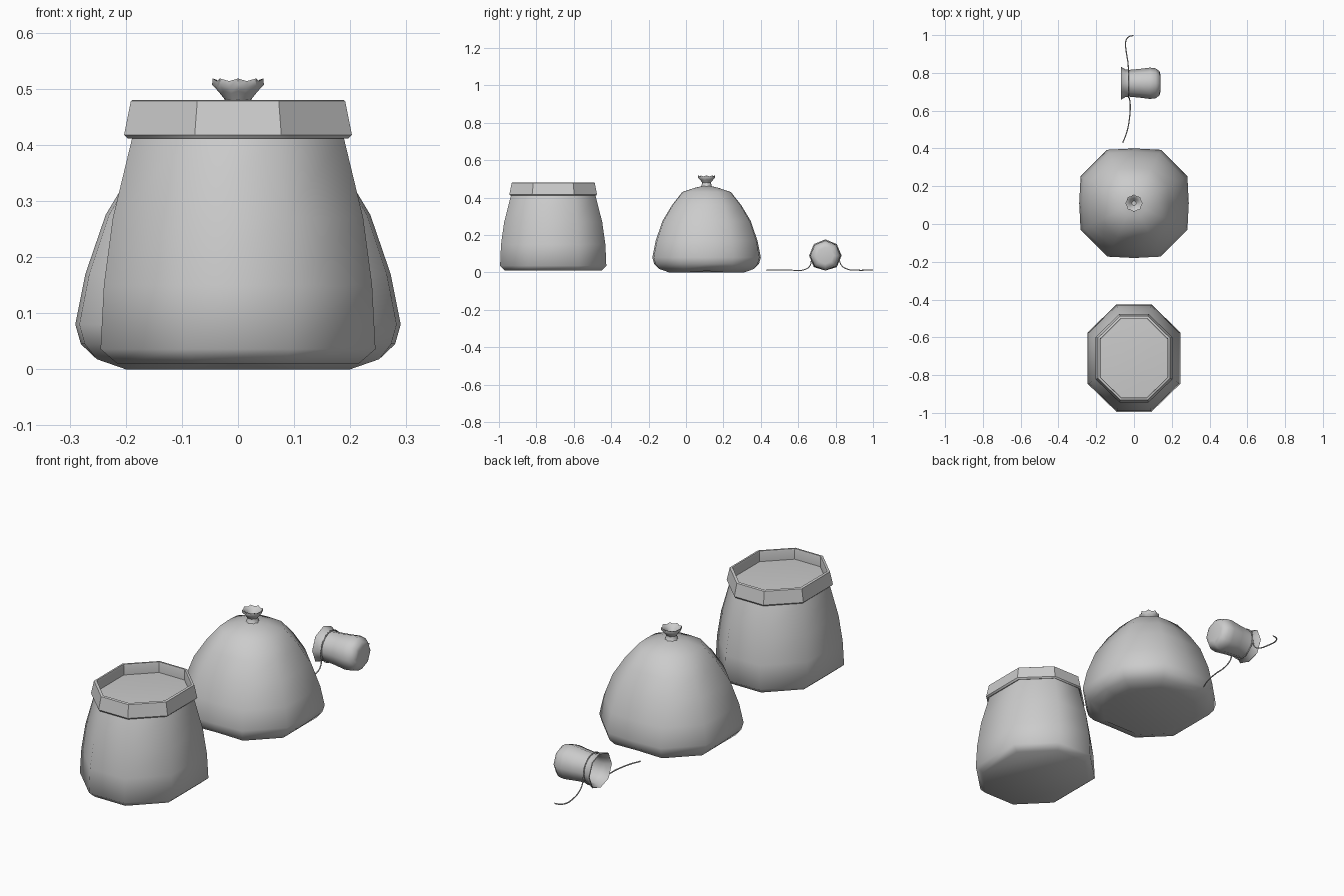
import bpy, math
from mathutils import Vector

if "Cube" in bpy.data.objects:
    bpy.data.objects.remove(bpy.data.objects["Cube"])


def loft(name, rings, angle=55):
    """Skin a stack of equal-length point rings and cap both ends."""
    n = len(rings[0])
    verts = [p for r in rings for p in r]
    faces = [(k * n + i, k * n + (i + 1) % n, (k + 1) * n + (i + 1) % n, (k + 1) * n + i)
             for k in range(len(rings) - 1) for i in range(n)]
    faces.append(tuple(reversed(range(n))))
    faces.append(tuple(range(len(verts) - n, len(verts))))
    me = bpy.data.meshes.new(name)
    me.from_pydata(verts, [], faces)
    ob = bpy.data.objects.new(name, me)
    bpy.context.collection.objects.link(ob)
    bpy.ops.object.select_all(action='DESELECT')
    ob.select_set(True)
    bpy.context.view_layer.objects.active = ob
    bpy.ops.object.shade_smooth_by_angle(angle=math.radians(angle))
    return ob


def octagon(a, b, z, cy):
    """Rounded-rectangle octagon with half sizes a, b."""
    s = [(1, -.48), (1, .48), (.38, 1), (-.38, 1), (-1, .48), (-1, -.48), (-.38, -1), (.38, -1)]
    return [(a * x, cy + b * y, z) for x, y in s]


def dodecagon(r, z, cy, lift=0.0):
    """Soft square with 12 sides; lift raises the middle of each side."""
    pts = []
    for q in range(4):
        for x, y, m in ((1, 0, 1), (.975, .49, 0), (.49, .975, 0)):
            for _ in range(q):
                x, y = -y, x
            pts.append((r * x, cy + r * y, z + lift * m))
    return pts


# Open sack: body with rolled-over collar
cy = -0.71
body = [(.215, .258, .010), (.245, .284, .036), (.239, .279, .15),
        (.223, .262, .27), (.188, .225, .415), (.182, .219, .43)]
loft("open_sack_body", [octagon(a, b, z, cy) for a, b, z in body])

collar = [(.185, .220, .416), (.196, .230, .411), (.203, .234, .418), (.191, .222, .478),
          (.188, .219, .480), (.180, .211, .480), (.178, .209, .474), (.178, .209, .425)]
loft("open_sack_collar", [octagon(a, b, z, cy) for a, b, z in collar], 40)

# Contents filling the open sack, slightly domed
loft("sack_contents", [octagon(.180, .212, .415, cy), octagon(.178, .210, .430, cy),
                       octagon(.10, .12, .436, cy)])

# Closed sack: plump body
cy = 0.11
plump = [(.205, .0, .008), (.258, .018, .006), (.28, .045, 0), (.29, .08, 0), (.272, .17, 0),
         (.236, .275, 0), (.185, .36, 0), (.13, .430, 0), (.065, .452, 0), (.022, .462, 0)]
loft("closed_sack_body", [dodecagon(r, z, cy, l) for r, z, l in plump])


# Gathered tuft on top of the closed sack
def tuft_ring(r, z, wave):
    pts = []
    for i in range(16):
        a = i * math.tau / 16
        k = 1 + wave * (-1) ** i
        pts.append((r * k * math.cos(a), cy + r * k * math.sin(a), z + .04 * wave * (-1) ** i))
    return pts


tuft = [(.040, .450, 0), (.026, .462, .03), (.023, .480, .03), (.034, .494, .05), (.043, .504, .07),
        (.043, .516, .06), (.037, .514, .06), (.024, .500, .05), (.012, .485, 0)]
loft("closed_sack_tuft", [tuft_ring(*t) for t in tuft], 45)


# Small pouch lying on its side, mouth towards -x
py, pz = 0.745, 0.090


def pouch_ring(x, r, lift=0.0):
    pts = []
    for i in range(8):
        a = i * math.tau / 8
        pts.append((x, py + r * math.cos(a), max(.010, pz + lift + r * math.sin(a))))
    return pts


pouch = [(.140, .045), (.135, .064), (.115, .079), (.085, .083), (.03, .076), (-.025, .071),
         (-.045, .073), (-.068, .087), (-.070, .084), (-.045, .069), (-.025, .067),
         (.03, .071), (.085, .076), (.12, .06)]
loft("small_pouch", [pouch_ring(*p) for p in reversed(pouch)])


# Drawstring: two loose tails and a loop round the neck
def string(name, pts, cyclic=False):
    cu = bpy.data.curves.new(name, 'CURVE')
    cu.dimensions = '3D'
    cu.bevel_depth = .003
    cu.bevel_resolution = 1
    cu.resolution_u = 6
    cu.use_fill_caps = True
    sp = cu.splines.new('BEZIER')
    sp.bezier_points.add(len(pts) - 1)
    for bp, p in zip(sp.bezier_points, pts):
        bp.co = Vector(p)
        bp.handle_left_type = bp.handle_right_type = 'AUTO'
    sp.use_cyclic_u = cyclic
    bpy.context.collection.objects.link(bpy.data.objects.new(name, cu))


string("string_front_tail", [(-.060, .430, .012), (-.040, .480, .012), (-.024, .560, .012),
                             (-.020, .630, .014), (-.024, .662, .035), (-.030, .672, .080)])
string("string_back_tail", [(-.030, .818, .080), (-.030, .830, .040), (-.033, .862, .018),
                            (-.042, .920, .012), (-.044, .965, .012), (-.030, .990, .012),
                            (-.003, .998, .012)])
string("string_neck_loop", pouch_ring(-.030, .072), True)
